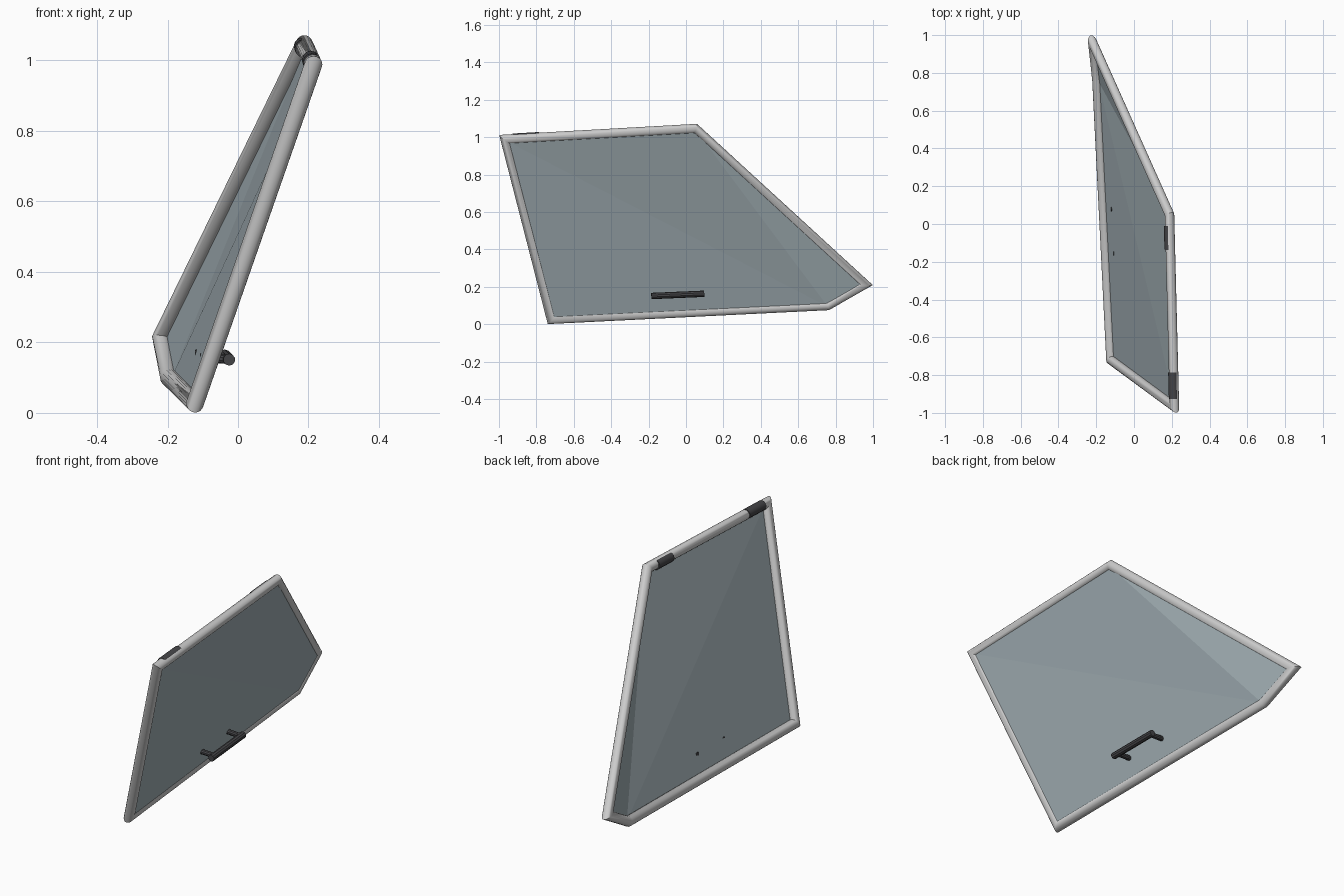
import bpy, bmesh, math
from mathutils import Vector

if "Cube" in bpy.data.objects:
    bpy.data.objects.remove(bpy.data.objects["Cube"])

def material(name, col):
    m = bpy.data.materials.new(name)
    m.diffuse_color = (*col, 1)
    m.use_nodes = True
    m.node_tree.nodes["Principled BSDF"].inputs["Base Color"].default_value = m.diffuse_color
    return m

GLASS = material("tinted_glass", (0.36, 0.43, 0.46))
DARK = material("dark_metal", (0.06, 0.06, 0.065))

# frame corners along the tube axis, slightly out of plane
A = Vector((0.214, -0.967, 0.989))
B = Vector((0.188, 0.050, 1.046))
C = Vector((-0.218, 0.957, 0.214))
D = Vector((-0.196, 0.757, 0.100))
E = Vector((-0.122, -0.720, 0.027))
CORNERS = [A, B, C, D, E]
NORMAL = (E - A).cross(B - A).normalized()   # points to the handle side (+x)
if NORMAL.x < 0:
    NORMAL.negate()
R = 0.025

def finish(bm, name, mat=None, smooth=True):
    bmesh.ops.recalc_face_normals(bm, faces=bm.faces)
    me = bpy.data.meshes.new(name)
    bm.to_mesh(me)
    bm.free()
    ob = bpy.data.objects.new(name, me)
    bpy.context.collection.objects.link(ob)
    if mat:
        me.materials.append(mat)
    if smooth:
        bpy.ops.object.select_all(action='DESELECT')
        ob.select_set(True)
        bpy.context.view_layer.objects.active = ob
        bpy.ops.object.shade_smooth_by_angle(angle=math.radians(35))
    return ob

def mitred_loop(name, pts, r, sides):
    """Closed round tube with mitred corners."""
    bm = bmesh.new()
    rings = []
    for i, p in enumerate(pts):
        d0 = (p - pts[i - 1]).normalized()
        d1 = (pts[(i + 1) % len(pts)] - p).normalized()
        cut = (d0 + d1).normalized()
        side = d0.cross(NORMAL).normalized()
        up = side.cross(d0)
        ring = []
        for k in range(sides):
            a = 2 * math.pi * k / sides
            q = side * math.cos(a) * r + up * math.sin(a) * r
            ring.append(bm.verts.new(p + q - d0 * (q.dot(cut) / d0.dot(cut))))
        rings.append(ring)
    for i, ring in enumerate(rings):
        nxt = rings[(i + 1) % len(rings)]
        for k in range(sides):
            j = (k + 1) % sides
            bm.faces.new((ring[k], ring[j], nxt[j], nxt[k]))
    return finish(bm, name)

def rod(name, p, q, r, sides, mat):
    p, q = Vector(p), Vector(q)
    bm = bmesh.new()
    bmesh.ops.create_cone(bm, cap_ends=True, segments=sides, radius1=r, radius2=r,
                          depth=(q - p).length)
    rot = (q - p).to_track_quat('Z', 'Y').to_matrix().to_4x4()
    rot.translation = (p + q) / 2
    bm.transform(rot)
    return finish(bm, name, mat)

# frame tube
mitred_loop("frame", CORNERS, R, 20)

# glass pane: thin slab on the handle side of the frame, folded along its diagonals
bm = bmesh.new()
layers = [[bm.verts.new(p + NORMAL * off) for p in CORNERS] for off in (0.007, 0.017)]
for a, b, c, d, e in layers:
    for tri in ((d, e, a), (d, a, b), (d, b, c)):
        bm.faces.new(tri)
for i in range(5):
    j = (i + 1) % 5
    bm.faces.new((layers[0][i], layers[0][j], layers[1][j], layers[1][i]))
finish(bm, "glass_pane", GLASS, smooth=False)

# hinge sleeves on the top rail
def on_top(y):
    return A.lerp(B, (y - A.y) / (B.y - A.y))

for name, y0, y1, off in (("hinge_front", -0.925, -0.785, (-0.003, 0, 0.003)),
                          ("hinge_rear", -0.135, -0.010, (-0.006, 0, -0.002))):
    o = Vector(off)
    rod(name, on_top(y0) + o, on_top(y1) + o, 0.0255, 12, DARK)

# pull handle: bar on two pegs
rod("handle_bar", (-0.025, -0.185, 0.151), (-0.038, 0.097, 0.163), 0.017, 10, DARK)
for i, (x0, x1, y, z0, z1) in enumerate(((-0.108, -0.026, -0.155, 0.155, 0.152),
                                         (-0.122, -0.037, 0.078, 0.167, 0.162))):
    rod("handle_peg_%d" % (i + 1), (x0, y, z0), (x1, y, z1), 0.013, 10, DARK)
